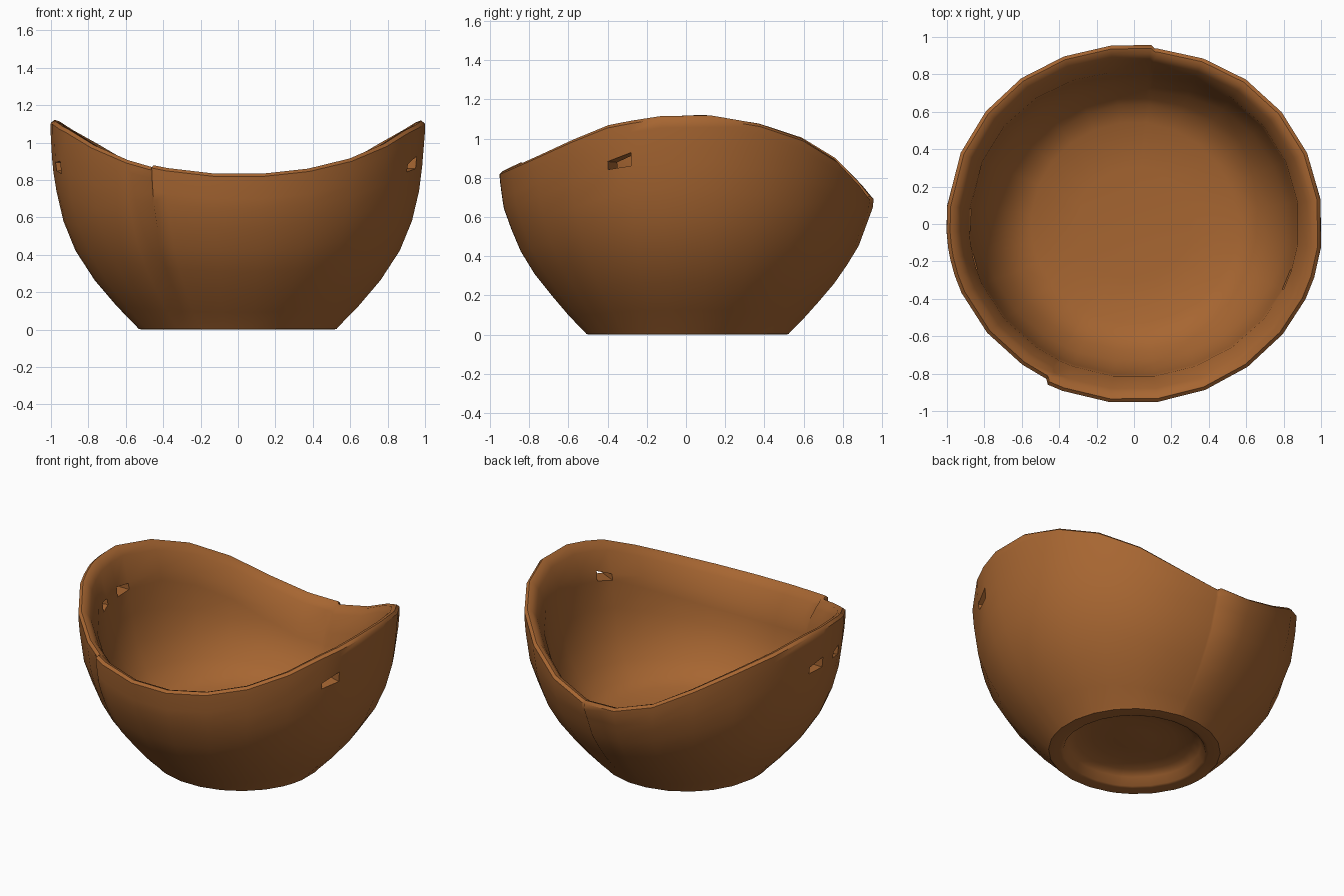
import bpy, bmesh, math

if "Cube" in bpy.data.objects:
    bpy.data.objects.remove(bpy.data.objects["Cube"])

clay = bpy.data.materials.new("terracotta brown")
clay.diffuse_color = (0.385, 0.132, 0.031, 1)
clay.use_nodes = True
clay.node_tree.nodes["Principled BSDF"].inputs["Base Color"].default_value = clay.diffuse_color


def lerp_table(table, v):
    """Piecewise-linear lookup in a short list of (key, value) points."""
    if v <= table[0][0]:
        return table[0][1]
    for (a, fa), (b, fb) in zip(table, table[1:]):
        if v <= b:
            return fa + (fb - fa) * (v - a) / (b - a)
    return table[-1][1]


# outer and inner wall radius by height, and rim height front to back
OUTER = [(0.01, 0.525), (0.1, 0.615), (0.29, 0.775), (0.45, 0.872),
         (0.65, 0.945), (0.85, 0.972), (1.1, 0.992)]
INNER = [(0.22, 0.56), (0.26, 0.635), (0.33, 0.70), (0.42, 0.765),
         (0.54, 0.81), (0.65, 0.83), (0.85, 0.855), (1.1, 0.875)]
RIM = [(-1, 0.825), (-0.88, 0.875), (-0.67, 0.965), (-0.46, 1.06), (-0.17, 1.115),
       (0.1, 1.125), (0.38, 1.08), (0.63, 1.0), (0.81, 0.89), (0.95, 0.755), (1, 0.70)]
SEAM_A, SEAM_B = 84, 242          # overlapping clay slab seams, in degrees
# cord holes: start and end in degrees, and height shift
HOLES = [(174.5, 182.5, -0.03), (191, 196.5, -0.02), (335.5, 343, 0.005)]
OUT_BAND, IN_BAND = 13, 20        # profile segments the holes pass through


def slab_factor(deg):
    """Each slab spirals slightly, so the wall steps at the two seams."""
    if SEAM_A < deg <= SEAM_B:
        return 1.004 - 0.016 * (deg - SEAM_A) / (SEAM_B - SEAM_A)
    return 1.012 - 0.024 * ((deg - SEAM_B) % 360) / (360 - SEAM_B + SEAM_A)


def column(deg):
    """Cross-section of the bowl at one angle, as (radius, height) points."""
    k = slab_factor(deg)
    h = lerp_table(RIM, math.sin(math.radians(deg))) + 0.6 * (k - 1)
    # underside recess and foot ring
    pts = [(0.12, 0.09), (0.25, 0.095), (0.355, 0.08), (0.405, 0.055),
           (0.43, 0.005), (0.45, 0.0), (0.52, 0.002)]
    # outer wall
    top = h - 0.06
    for t in (0.015, 0.12, 0.25, 0.4, 0.55, 0.7, 0.83, 0.905, 1):
        z = top * t
        pts.append((lerp_table(OUTER, z) * (1 + (k - 1) * min(1, 1.5 * t)), z))
    # rounded lip
    r = lerp_table(OUTER, h) * k
    pts += [(r - 0.004, h - 0.015), (r - 0.022, h), (r - 0.05, h - 0.01),
            (r - 0.078, h - 0.05)]
    # inner wall
    for d in (0.16, 0.235):
        pts.append((lerp_table(INNER, h - d), h - d))
    for t in (0.7, 0.4, 0.16):
        z = 0.26 + (h - 0.495) * t
        pts.append((lerp_table(INNER, z), z))
    # floor
    return pts + [(0.635, 0.26), (0.54, 0.215), (0.3, 0.195)]


# bowl body: rings of cross-sections closed by centre fans
angles = [7.5 + 15 * i for i in range(24) if i not in (11, 22)]
angles += [s + e for s in (SEAM_A, SEAM_B) for e in (-0.6, 0.6)]
angles = sorted(angles + [a for hole in HOLES for a in hole[:2]])
shifts = {hole[0]: hole[2] for hole in HOLES}
bm = bmesh.new()
cols = []
for a in angles:
    c, s = math.cos(math.radians(a)), math.sin(math.radians(a))
    c, s = c * 1.021, s * (1.01 if s > 0 else 0.985)      # slightly oval
    cols.append([bm.verts.new((r * c, r * s, z)) for r, z in column(a)])
under = bm.verts.new((0, 0, 0.085))
floor = bm.verts.new((0, 0, 0.19))
for i, a in enumerate(cols):
    b = cols[(i + 1) % len(cols)]
    bm.faces.new((under, b[0], a[0]))
    bm.faces.new((floor, a[-1], b[-1]))
    pierced = angles[i] in shifts
    for j in range(len(a) - 1):
        if not (pierced and j in (OUT_BAND, IN_BAND)):
            bm.faces.new((a[j], b[j], b[j + 1], a[j + 1]))
    if pierced:
        # line the hole between the outer and inner wall
        o, n = OUT_BAND, IN_BAND
        outer = (a[o], b[o], b[o + 1], a[o + 1])
        inner = (a[n + 1], b[n + 1], b[n], a[n])
        for m in range(4):
            w = (m + 1) % 4
            bm.faces.new((outer[m], outer[w], inner[w], inner[m]))
        # move the hole and taper it so it looks torn
        for v in outer + inner:
            v.co.z += shifts[angles[i]]
        for v in (a[o + 1], a[n]):
            v.co.z -= 0.035
        for v in (b[o + 1], b[n]):
            v.co.z -= 0.01
bmesh.ops.recalc_face_normals(bm, faces=bm.faces)
mesh = bpy.data.meshes.new("bowl")
bm.to_mesh(mesh)
bm.free()
mesh.materials.append(clay)
bowl = bpy.data.objects.new("bowl", mesh)
bpy.context.collection.objects.link(bowl)
bpy.context.view_layer.objects.active = bowl
bowl.select_set(True)
bpy.ops.object.shade_smooth_by_angle(angle=math.radians(50))
